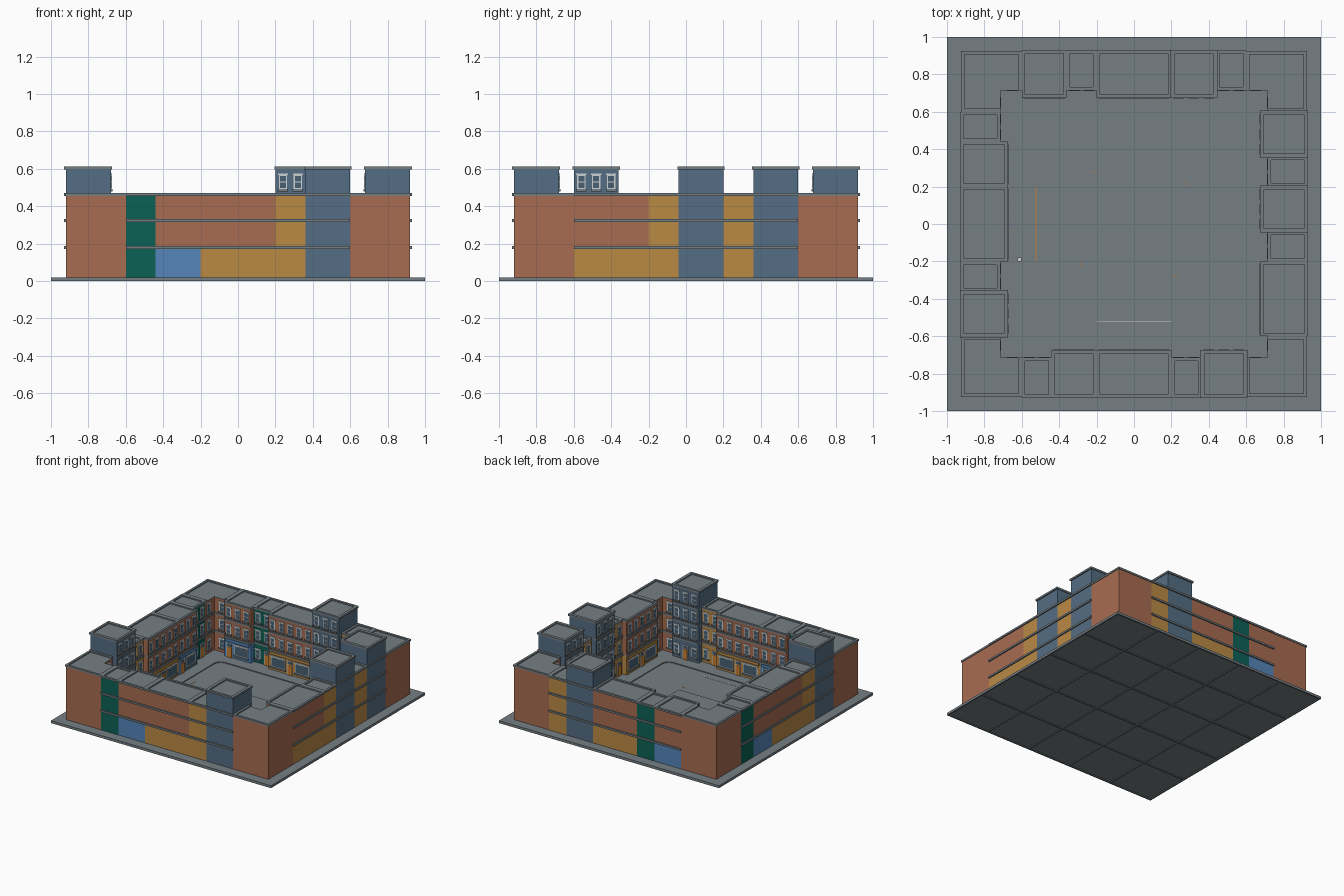
import bpy, bmesh, math
from collections import defaultdict

if "Cube" in bpy.data.objects:
    bpy.data.objects.remove(bpy.data.objects["Cube"])


def lin(c):
    c /= 255
    return c / 12.92 if c <= 0.04045 else ((c + 0.055) / 1.055) ** 2.4


def material(name, rgb):
    m = bpy.data.materials.new(name)
    m.diffuse_color = (*[lin(c) for c in rgb], 1)
    m.use_nodes = True
    m.node_tree.nodes["Principled BSDF"].inputs["Base Color"].default_value = m.diffuse_color
    return m


MATS = {
    "grey": material("stone_grey", (118, 127, 132)),
    "brick": material("brick_red", (168, 108, 81)),
    "ochre": material("ochre", (186, 138, 69)),
    "slate": material("slate_blue", (84, 109, 131)),
    "green": material("dark_green", (12, 97, 85)),
    "blue": material("shop_blue", (85, 133, 185)),
    "white": material("frame_white", (205, 210, 212)),
    "glass": material("window_glass", (72, 96, 116)),
    "orange": material("door_orange", (200, 126, 50)),
}

boxes = defaultdict(list)   # (part name, colour) -> list of (x0,x1,y0,y1,z0,z1)


def add(name, mat, x0, x1, y0, y1, z0, z1, k=0):
    """Queue a box, turned k quarter turns about the centre."""
    for _ in range(k):
        x0, x1, y0, y1 = -y1, -y0, x0, x1
    boxes[name, mat].append((x0, x1, y0, y1, z0, z1))


def lips(x0, x1, y0, y1, z, k, sides="lrbt", w=0.018):
    """Raised parapet strips round a roof."""
    h = z + 0.010
    if "b" in sides: add("parapets", "grey", x0, x1, y0, y0 + w, z, h, k)
    if "t" in sides: add("parapets", "grey", x0, x1, y1 - w, y1, z, h, k)
    if "l" in sides: add("parapets", "grey", x0, x0 + w, y0 + w, y1 - w, z, h, k)
    if "r" in sides: add("parapets", "grey", x1 - w, x1, y0 + w, y1 - w, z, h, k)


def window(u, f, z, k, w=0.044, h=0.075, sash=True):
    """Framed window on the courtyard wall at y = -f."""
    y, a = -f, w / 2
    add("window_frames", "white", u - a, u + a, y, y + 0.004, z, z + h, k)
    zs = [(z + 0.006, z + h - 0.006)]
    if sash:
        zs = [(z + 0.006, z + h * 0.48), (z + h * 0.54, z + h - 0.006)]
    for p, q in zs:
        add("window_panes", "glass", u - a + 0.006, u + a - 0.006, y, y + 0.005, p, q, k)
    add("sills", "grey", u - a - 0.006, u + a + 0.006, y, y + 0.010, z - 0.012, z, k)
    add("lintels", "white", u - a - 0.005, u + a + 0.005, y, y + 0.007, z + h, z + h + 0.008, k)


def door(u, f, k, mat="orange"):
    add("door_frames", "white", u - 0.026, u + 0.026, -f, -f + 0.004, 0.02, 0.135, k)
    add("doors", mat, u - 0.020, u + 0.020, -f, -f + 0.007, 0.02, 0.105, k)
    add("window_panes", "glass", u - 0.020, u + 0.020, -f, -f + 0.006, 0.110, 0.129, k)


# kind: width, facade distance, ground colour, upper colour, roof height
KINDS = {
    "green": (0.16, 0.72, "green", "green", 0.455),
    "ochre": (0.16, 0.72, "ochre", "ochre", 0.455),
    "slate": (0.24, 0.68, "slate", "slate", 0.597),
    "small_shop": (0.24, 0.68, "blue", "brick", 0.455),
    "large_shop": (0.40, 0.68, "ochre", "brick", 0.455),
}
FLOORS = (0.188, 0.330, 0.470)


def house(kind, x0, k):
    w, f, low, up, top = KINDS[kind]
    x1, c = x0 + w, x0 + w / 2
    add("ground_floor_" + low, low, x0, x1, -0.92, -f, 0.02, 0.18, k)
    add("upper_walls_" + up, up, x0, x1, -0.92, -f, 0.18, top, k)
    # floor bands and roof
    for z in (0.172, 0.317) + ((0.455,) if top > 0.5 else ()):
        add("floor_bands", "grey", x0, x1, -0.93, -f + 0.007, z, z + 0.015, k)
    add("roofs", "grey", x0, x1, -0.93, -f + 0.005, top, top + 0.005, k)
    lips(x0, x1, -0.93, -f + 0.005, top + 0.005, k)
    if top > 0.5:   # tower roof overhangs its free sides
        add("roofs", "grey", x0 - 0.007, x1 + 0.007, -0.93, -f + 0.006, top - 0.001, top + 0.012, k)
        boxes["roofs", "grey"].pop()
        for a in (x0 - 0.006, x1):
            add("parapets", "grey", a, a + 0.006, -0.93, -f + 0.005, top, top + 0.015, k)
    # windows
    n = round(w / 0.08)
    us = [x0 + 0.04 + 0.08 * i for i in range(n)]
    for z in FLOORS:
        if z < top:
            for u in us:
                window(u, f, z + 0.022, k)
    # ground floor openings
    if kind == "large_shop":
        door(c, f, k)
        for s in (-1, 1):
            window(c + s * 0.11, f, 0.05, k, 0.13, 0.08, False)
    elif kind == "small_shop":
        door(c + 0.07, f, k)
        window(c - 0.035, f, 0.05, k, 0.12, 0.08, False)
    else:
        d = 1 if n == 3 else 0
        for i, u in enumerate(us):
            if i == d:
                door(u, f, k)
            else:
                window(u, f, 0.055, k)
    if kind in ("small_shop", "large_shop"):   # shop fascia board
        add("shop_fascias", low, x0 + 0.01, x1 - 0.01, -f, -f + 0.009, 0.148, 0.170, k)


def corner(k):
    """L-shaped brick corner block."""
    for x0, x1, y0, y1 in ((-0.92, -0.6, -0.92, -0.72), (-0.92, -0.72, -0.72, -0.6)):
        add("corner_walls", "brick", x0, x1, y0, y1, 0.02, 0.455, k)
    add("corner_roofs", "grey", -0.925, -0.6, -0.925, -0.715, 0.455, 0.460, k)
    add("corner_roofs", "grey", -0.925, -0.715, -0.715, -0.6, 0.455, 0.460, k)
    lips(-0.925, -0.6, -0.925, -0.6, 0.460, k, "bl")
    add("parapets", "grey", -0.618, -0.6, -0.907, -0.715, 0.460, 0.470, k)
    add("parapets", "grey", -0.925, -0.715, -0.618, -0.6, 0.460, 0.470, k)
    # two wings of this corner's courtyard walls, at both ends of side k
    for s in (-1, 1):
        a, b = sorted((s * 0.72, s * 0.6))
        for z in (0.172, 0.317):
            add("floor_bands", "grey", a, b, -0.72, -0.713, z, z + 0.015, k)
        for z in (0.055, FLOORS[0] + 0.022, FLOORS[1] + 0.022):
            window(s * 0.65, 0.72, z, k)


# Four sides: south, east, north, west
RUN = ["green", "small_shop", "large_shop", "ochre", "slate"]
SIDES = [RUN,
         ["large_shop", "ochre", "slate", "ochre", "slate"],
         ["ochre", "slate", "large_shop", "green", "small_shop"],
         RUN]
for k, side in enumerate(SIDES):
    x = -0.6
    for kind in side:
        house(kind, x, k)
        x += KINDS[kind][0]
    corner(k)

# Ground: road plate, central square, hollow tile ribs underneath
add("road", "grey", -0.995, 0.995, -0.995, 0.995, 0.007, 0.013)
add("central_square", "grey", -0.217, 0.217, -0.217, 0.217, 0.012, 0.02)
for t in (-0.994, -0.6, -0.2, 0.2, 0.6, 0.994):
    add("tile_ribs", "grey", t - 0.006, t + 0.006, -1, 1, 0, 0.008)
    add("tile_ribs", "grey", -1, 1, t - 0.006, t + 0.006, 0, 0.008)

# Small street marks
add("road_line", "orange", -0.526, -0.521, -0.2, 0.2, 0.012, 0.0145)
add("pale_line", "white", -0.2, 0.2, -0.522, -0.519, 0.012, 0.0145)
for k in range(4):
    add("crossing_marks", "orange", 0.20, 0.235, -0.281, -0.277, 0.012, 0.0145, k)
add("kerb_post", "white", -0.622, -0.602, -0.2, -0.18, 0.02, 0.035)

# Build one mesh per part
for (name, mat), items in boxes.items():
    bm = bmesh.new()
    for x0, x1, y0, y1, z0, z1 in items:
        vs = bmesh.ops.create_cube(bm, size=1)["verts"]
        for v in vs:
            v.co = (x1 if v.co.x > 0 else x0, y1 if v.co.y > 0 else y0, z1 if v.co.z > 0 else z0)
    me = bpy.data.meshes.new(name)
    bm.to_mesh(me)
    bm.free()
    me.materials.append(MATS[mat])
    bpy.context.collection.objects.link(bpy.data.objects.new(name, me))

# Pavement with a rounded road opening
bm = bmesh.new()
outer = [(-1, -1), (1, -1), (1, 1), (-1, 1)]
inner = []
for q, (sx, sy) in enumerate(((1, 1), (-1, 1), (-1, -1), (1, -1))):
    for i in range(7):
        a = math.pi / 2 * (q + i / 6)
        inner.append((sx * 0.525 + 0.06 * math.cos(a), sy * 0.525 + 0.06 * math.sin(a)))
edges = []
for loop in (outer, inner):
    vs = [bm.verts.new((x, y, 0.007)) for x, y in loop]
    edges += [bm.edges.new((vs[i - 1], vs[i])) for i in range(len(vs))]
bmesh.ops.triangle_fill(bm, use_beauty=True, edges=edges)
r = bmesh.ops.extrude_face_region(bm, geom=bm.faces[:])
for v in r["geom"]:
    if isinstance(v, bmesh.types.BMVert):
        v.co.z = 0.02
bmesh.ops.recalc_face_normals(bm, faces=bm.faces[:])
me = bpy.data.meshes.new("pavement")
bm.to_mesh(me)
bm.free()
me.materials.append(MATS["grey"])
bpy.context.collection.objects.link(bpy.data.objects.new("pavement", me))
